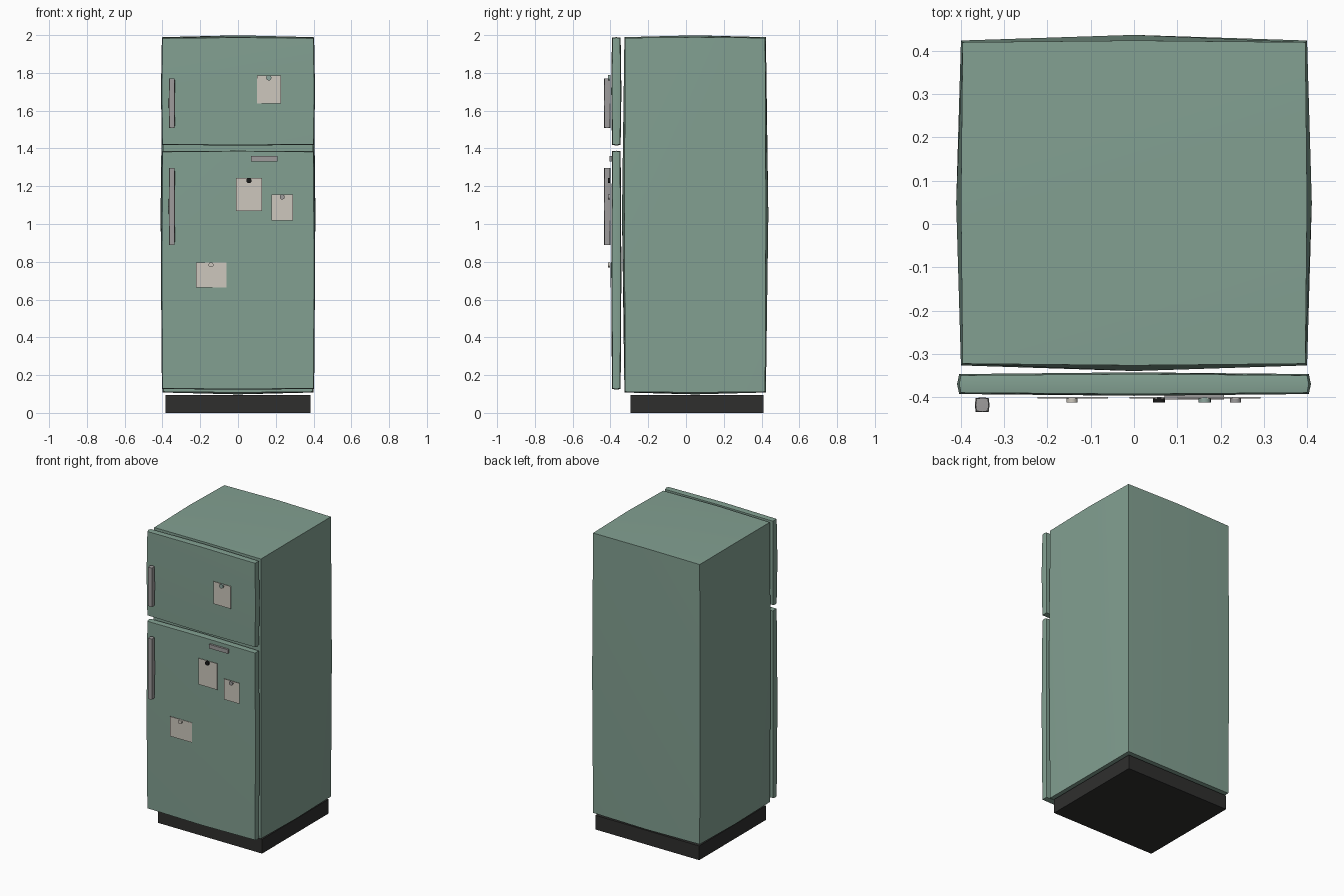
import bpy, bmesh, math
from mathutils import Matrix, Vector

if "Cube" in bpy.data.objects:
    bpy.data.objects.remove(bpy.data.objects["Cube"])


def material(name, r, g, b):
    m = bpy.data.materials.new(name)
    m.diffuse_color = (r, g, b, 1)
    m.use_nodes = True
    m.node_tree.nodes["Principled BSDF"].inputs["Base Color"].default_value = m.diffuse_color
    return m


GREEN = material("sage green", 0.225, 0.352, 0.285)
DARK = material("charcoal", 0.028, 0.028, 0.027)
GREY = material("metal grey", 0.34, 0.33, 0.33)
PAPER = material("paper", 0.61, 0.575, 0.51)
MINT = material("pale mint", 0.27, 0.38, 0.34)
BLACK = material("black", 0.01, 0.01, 0.01)


def finish(bm, name, mat, smooth=True):
    bmesh.ops.recalc_face_normals(bm, faces=bm.faces[:])
    me = bpy.data.meshes.new(name)
    bm.to_mesh(me)
    bm.free()
    me.materials.append(mat)
    ob = bpy.data.objects.new(name, me)
    bpy.context.collection.objects.link(ob)
    if smooth:
        bpy.ops.object.select_all(action='DESELECT')
        bpy.context.view_layer.objects.active = ob
        ob.select_set(True)
        bpy.ops.object.shade_smooth_by_angle(angle=math.radians(30))
    return ob


def box(name, lo, hi, mat, face=(0, 0, 0), edge=(0, 0, 0)):
    """Box whose face centres and edge middles puff outwards by the given amounts."""
    bm = bmesh.new()
    bmesh.ops.create_cube(bm, size=2)
    puffed = any(face)
    if puffed:
        bmesh.ops.subdivide_edges(bm, edges=bm.edges[:], cuts=1, use_grid_fill=True)
    lo, hi = Vector(lo), Vector(hi)
    mid, half = (lo + hi) / 2, (hi - lo) / 2
    for v in bm.verts:
        u = v.co.copy()
        inner = sum(abs(c) < 0.5 for c in u)      # 0 corner, 1 edge middle, 2 face centre
        for a in range(3):
            puff = (0, edge[a], face[a], 0)[inner]
            v.co[a] = mid[a] + u[a] * (half[a] + puff)
    return finish(bm, name, mat, puffed)


def magnet(name, x, z, r, mat):
    bm = bmesh.new()
    turn = Matrix.Translation((x, -0.406, z)) @ Matrix.Rotation(math.pi / 2, 4, 'X')
    bmesh.ops.create_cone(bm, cap_ends=True, segments=16, radius1=r, radius2=r,
                          depth=0.012, matrix=turn)
    finish(bm, name, mat)


# Cabinet and plinth
box("cabinet", (-0.395, -0.322, 0.112), (0.395, 0.419, 1.985), GREEN,
    face=(0.015, 0.017, 0.014), edge=(0.004, 0.004, 0.004))
box("plinth", (-0.385, -0.295, 0), (0.385, 0.41, 0.095), DARK)

# Doors
for name, z0, z1 in (("freezer_door", 1.422, 1.983), ("fridge_door", 0.130, 1.382)):
    box(name, (-0.399, -0.389, z0), (0.399, -0.349, z1), GREEN,
        face=(0.009, 0.007, 0.006), edge=(0.004, 0.003, 0.004))

# Handles
for name, z0, z1 in (("freezer_handle", 1.51, 1.77), ("fridge_handle", 0.89, 1.295)):
    box(name, (-0.363, -0.431, z0), (-0.337, -0.403, z1), GREY,
        face=(0.004, 0.003, 0.001), edge=(0.002, 0.002, 0.001))

# Blank trim plate
box("trim_plate", (0.07, -0.405, 1.332), (0.208, -0.392, 1.359), GREY)

# Paper notes: x range, z range, then magnet x, z, radius, colour
notes = [
    (0.10, 0.227, 1.637, 1.787, 0.163, 1.774, 0.014, MINT),
    (-0.01, 0.127, 1.068, 1.243, 0.058, 1.230, 0.014, BLACK),
    (0.177, 0.292, 1.018, 1.156, 0.234, 1.143, 0.013, GREY),
    (-0.223, -0.060, 0.665, 0.797, -0.143, 0.784, 0.013, PAPER),
]
for i, (x0, x1, z0, z1, mx, mz, r, mat) in enumerate(notes, 1):
    box(f"note_{i}", (x0, -0.402, z0), (x1, -0.399, z1), PAPER)
    magnet(f"magnet_{i}", mx, mz, r, mat)
